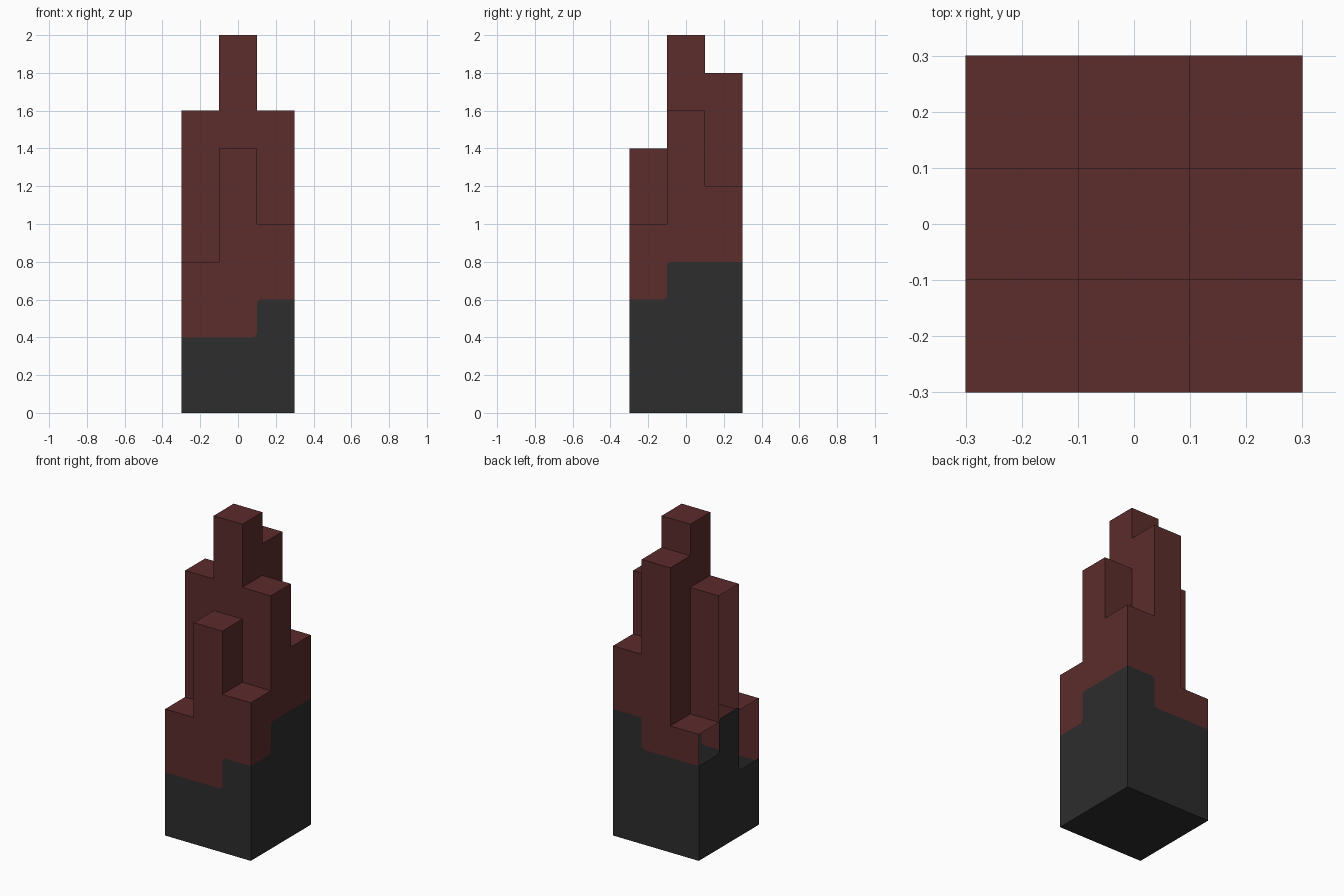
import bpy
import bmesh
from mathutils import Matrix, Vector

if "Cube" in bpy.data.objects:
    bpy.data.objects.remove(bpy.data.objects["Cube"], do_unlink=True)

CELL = 0.2      # column width
HALF = 0.3      # half width of the whole tower
ROUND = 0.02    # softening of the painted steps

# Column heights: rows run front to back, entries run along x
heights = [[0.8, 1.4, 1.0],
           [1.6, 2.0, 1.6],
           [0.8, 1.8, 1.2]]

# Height of the dark footing on each side, left to right seen from outside
footing = [[0.4, 0.4, 0.6],    # front
           [0.6, 0.8, 0.8],    # +x side
           [0.8, 0.6, 0.6],    # back
           [0.6, 0.82, 0.42]]  # -x side


def make_material(name, colour):
    mat = bpy.data.materials.new(name)
    mat.use_nodes = True
    mat.diffuse_color = colour
    mat.node_tree.nodes["Principled BSDF"].inputs["Base Color"].default_value = colour
    return mat


def turn(side):
    return Matrix.Rotation(side * 1.5707963, 3, 'Z')


def add_face(bm, points, side=0, shift=(0, 0, 0)):
    bm.faces.new([bm.verts.new(turn(side) @ Vector(p) + Vector(shift)) for p in points])


def finish(bm, name, mat):
    bmesh.ops.remove_doubles(bm, verts=bm.verts, dist=0.0001)
    mesh = bpy.data.meshes.new(name)
    bm.to_mesh(mesh)
    bm.free()
    mesh.materials.append(mat)
    bpy.context.collection.objects.link(bpy.data.objects.new(name, mesh))


def stepped_line(levels, r=0.0):
    """Stepped line over three columns, with softened corners if r is given."""
    line = [(-HALF, levels[0])]
    for i in (1, 2):
        u, a, b = -HALF + i * CELL, levels[i - 1], levels[i]
        if a == b:
            continue
        if r:
            s = r if b > a else -r
            line += [(u - r, a), (u - 0.3 * r, a + 0.3 * s), (u, a + s),
                     (u, b - s), (u + 0.3 * r, b - 0.3 * s), (u + r, b)]
        else:
            line += [(u, a), (u, b)]
    return line + [(HALF, levels[2])]


def on_wall(line):
    return [(u, -HALF, z) for u, z in line]


base, tower = bmesh.new(), bmesh.new()

# Outer walls: dark footing below, red wall above
skylines = [heights[0],
            [row[2] for row in heights],
            heights[2][::-1],
            [row[0] for row in heights][::-1]]
for side in range(4):
    seam = stepped_line(footing[side], ROUND)
    skyline = stepped_line(skylines[side])
    add_face(base, on_wall([(-HALF, 0), (HALF, 0)] + seam[::-1]), side)
    add_face(tower, on_wall(seam + skyline[::-1]), side)

# Underside
add_face(base, [(-HALF, HALF, 0), (HALF, HALF, 0), (HALF, -HALF, 0), (-HALF, -HALF, 0)])

# Column tops and the inner walls that rise above lower neighbours
h = CELL / 2
for j in range(3):
    for i in range(3):
        z = heights[j][i]
        centre = ((i - 1) * CELL, (j - 1) * CELL, 0)
        add_face(tower, [(-h, -h, z), (h, -h, z), (h, h, z), (-h, h, z)], 0, centre)
        for side, (dx, dy) in enumerate([(0, -1), (1, 0), (0, 1), (-1, 0)]):
            if 0 <= i + dx < 3 and 0 <= j + dy < 3:
                low = heights[j + dy][i + dx]
                if low < z:
                    add_face(tower, [(-h, -h, low), (h, -h, low), (h, -h, z), (-h, -h, z)],
                             side, centre)

finish(base, "footing", make_material("charcoal", (0.026, 0.026, 0.026, 1)))
finish(tower, "stepped_columns", make_material("dark_red", (0.107, 0.025, 0.025, 1)))
